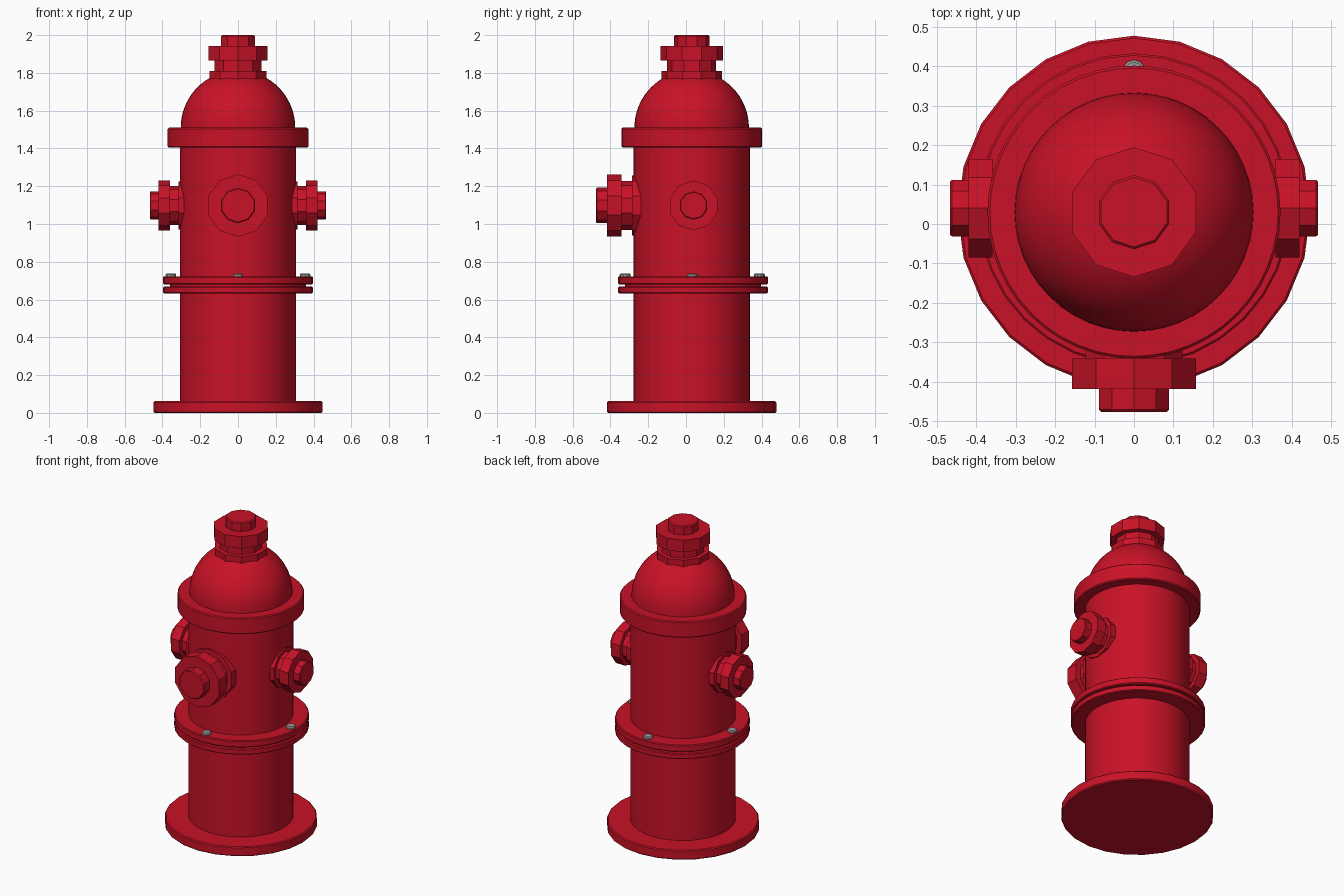
import bpy, bmesh, math
from mathutils import Matrix, Vector

if "Cube" in bpy.data.objects:
    bpy.data.objects.remove(bpy.data.objects["Cube"])


def material(name, rgb):
    m = bpy.data.materials.new(name)
    m.diffuse_color = (*rgb, 1)
    m.use_nodes = True
    m.node_tree.nodes["Principled BSDF"].inputs["Base Color"].default_value = m.diffuse_color
    return m


RED = material("hydrant red", (0.58, 0.006, 0.02))
GREY = material("bolt grey", (0.33, 0.33, 0.32))
CY = 0.03  # y of the barrel axis


def lathe(name, profile, sides, origin=(0, CY, 0), axis=(0, 0, 1), up=(0, 1, 0),
          mat=RED, smooth=True):
    """Revolve (radius, height) points about axis; the first corner points to up."""
    bm = bmesh.new()
    a, u = Vector(axis), Vector(up)
    s, o = u.cross(a), Vector(origin)
    rings = []
    for r, h in profile:
        ring = []
        for i in range(sides):
            t = 2 * math.pi * i / sides
            ring.append(bm.verts.new(o + a * h + (u * math.cos(t) + s * math.sin(t)) * r))
        rings.append(ring)
    for lo, hi in zip(rings, rings[1:]):
        for i in range(sides):
            j = (i + 1) % sides
            bm.faces.new((lo[i], lo[j], hi[j], hi[i]))
    bm.faces.new(rings[0])
    bm.faces.new(rings[-1])
    bmesh.ops.recalc_face_normals(bm, faces=bm.faces)
    me = bpy.data.meshes.new(name)
    bm.to_mesh(me)
    bm.free()
    me.materials.append(mat)
    ob = bpy.data.objects.new(name, me)
    bpy.context.collection.objects.link(ob)
    if smooth:
        bpy.ops.object.select_all(action='DESELECT')
        ob.select_set(True)
        bpy.context.view_layer.objects.active = ob
        bpy.ops.object.shade_smooth_by_angle(angle=math.radians(30))
    return ob


def disc(r, z0, z1, b):
    """Profile of a disc with softened rims."""
    return [(r - b, z0), (r, z0 + b), (r, z1 - b), (r - b, z1)]


# Base plate, barrel and collar
lathe("base_plate", disc(0.448, 0, 0.062, 0.006), 24)
lathe("barrel", [(0.308, 0.03), (0.308, 1.45)], 48)
lathe("top_collar", disc(0.372, 1.405, 1.51, 0.006), 48)

# Domed bonnet
R = 0.303
lathe("bonnet_dome", [(R * math.cos(t), 1.51 + R * math.sin(t))
                      for t in [math.radians(5 * k) for k in range(16)]], 48)

# Bolted flange pair with a narrow seam between
lathe("lower_flange", disc(0.396, 0.632, 0.669, 0.005), 32, (0, 0.037, 0))
lathe("flange_seam", [(0.36, 0.65), (0.36, 0.70)], 32, (0, 0.037, 0))
lathe("upper_flange", disc(0.396, 0.679, 0.723, 0.005), 32, (0, 0.037, 0))
for i in range(4):
    t = math.pi / 2 * i
    lathe("flange_bolt_%d" % (i + 1), [(0.029, 0.70), (0.029, 0.732), (0.023, 0.738)], 10,
          (0.355 * math.cos(t), 0.033 + 0.355 * math.sin(t), 0), mat=GREY)


# Ten-sided caps: root ring, neck, wide nut and small end nut, measured back from the tip
def cap(name, tip, axis, up, k):
    steps = [(0.16, -0.30), (0.16, -0.19), (0.13, -0.19), (0.13, -0.135), (0.165, -0.135),
             (0.165, -0.058), (0.094, -0.058), (0.094, -0.006), (0.088, 0)]
    lathe(name, [(r * k, h * k) for r, h in steps], 10, tip, axis, up, smooth=False)


cap("top_nut", (0, CY, 2.0), (0, 0, 1), (0, 1, 0), 1)
cap("front_outlet", (0, -0.477, 1.098), (0, -1, 0), (0, 0, 1), 1)
for side, sx in (("left", -1), ("right", 1)):
    cap(side + "_outlet", (sx * 0.467, 0.04, 1.098), (sx, 0, 0), (0, 0, 1), 0.8)
